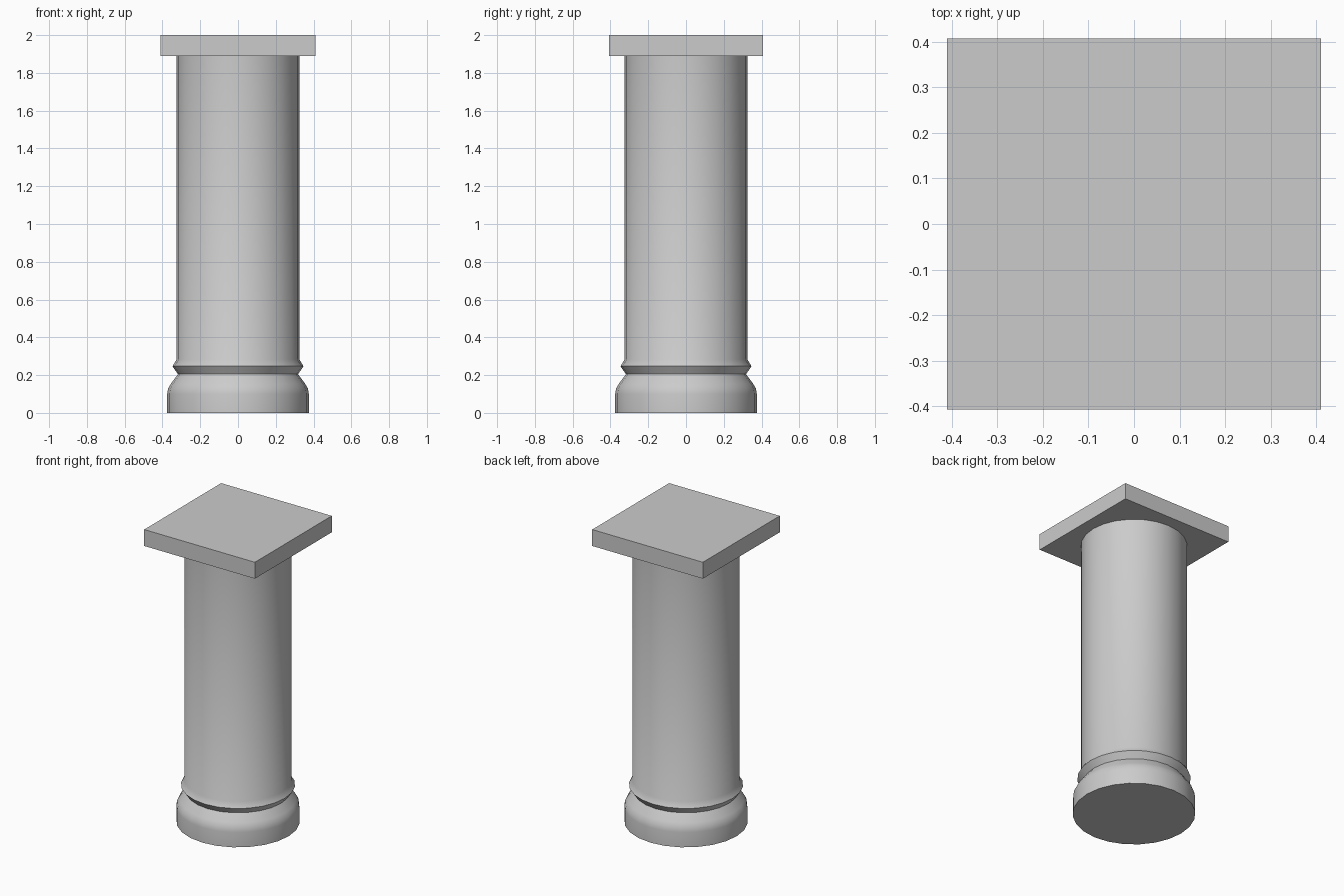
import bpy, bmesh, math

if "Cube" in bpy.data.objects:
    bpy.data.objects.remove(bpy.data.objects["Cube"])

SIDES = 24


def lathe(name, profile):
    """Closed solid of revolution from (radius, z) points, bottom to top."""
    bm = bmesh.new()
    rings = []
    for r, z in profile:
        rings.append([bm.verts.new((r * math.cos(2 * math.pi * i / SIDES),
                                    r * math.sin(2 * math.pi * i / SIDES), z))
                      for i in range(SIDES)])
    for low, high in zip(rings, rings[1:]):
        for i in range(SIDES):
            j = (i + 1) % SIDES
            bm.faces.new((low[i], low[j], high[j], high[i]))
    bm.faces.new(rings[0][::-1])
    bm.faces.new(rings[-1])
    mesh = bpy.data.meshes.new(name)
    bm.to_mesh(mesh)
    bm.free()
    obj = bpy.data.objects.new(name, mesh)
    bpy.context.collection.objects.link(obj)
    bpy.ops.object.select_all(action='DESELECT')
    obj.select_set(True)
    bpy.context.view_layer.objects.active = obj
    bpy.ops.object.shade_smooth_by_angle(angle=math.radians(35))
    return obj


# Rounded base, collar ring and plain shaft in one turned profile
lathe("column", [
    (0.375, 0.0), (0.375, 0.10), (0.370, 0.13), (0.355, 0.155),
    (0.318, 0.205), (0.347, 0.247), (0.325, 0.283), (0.325, 1.89),
])

# Square slab on top
bpy.ops.mesh.primitive_cube_add(size=1, location=(0, 0, 1.945))
slab = bpy.context.object
slab.name = "top_slab"
slab.scale = (0.82, 0.814, 0.11)
